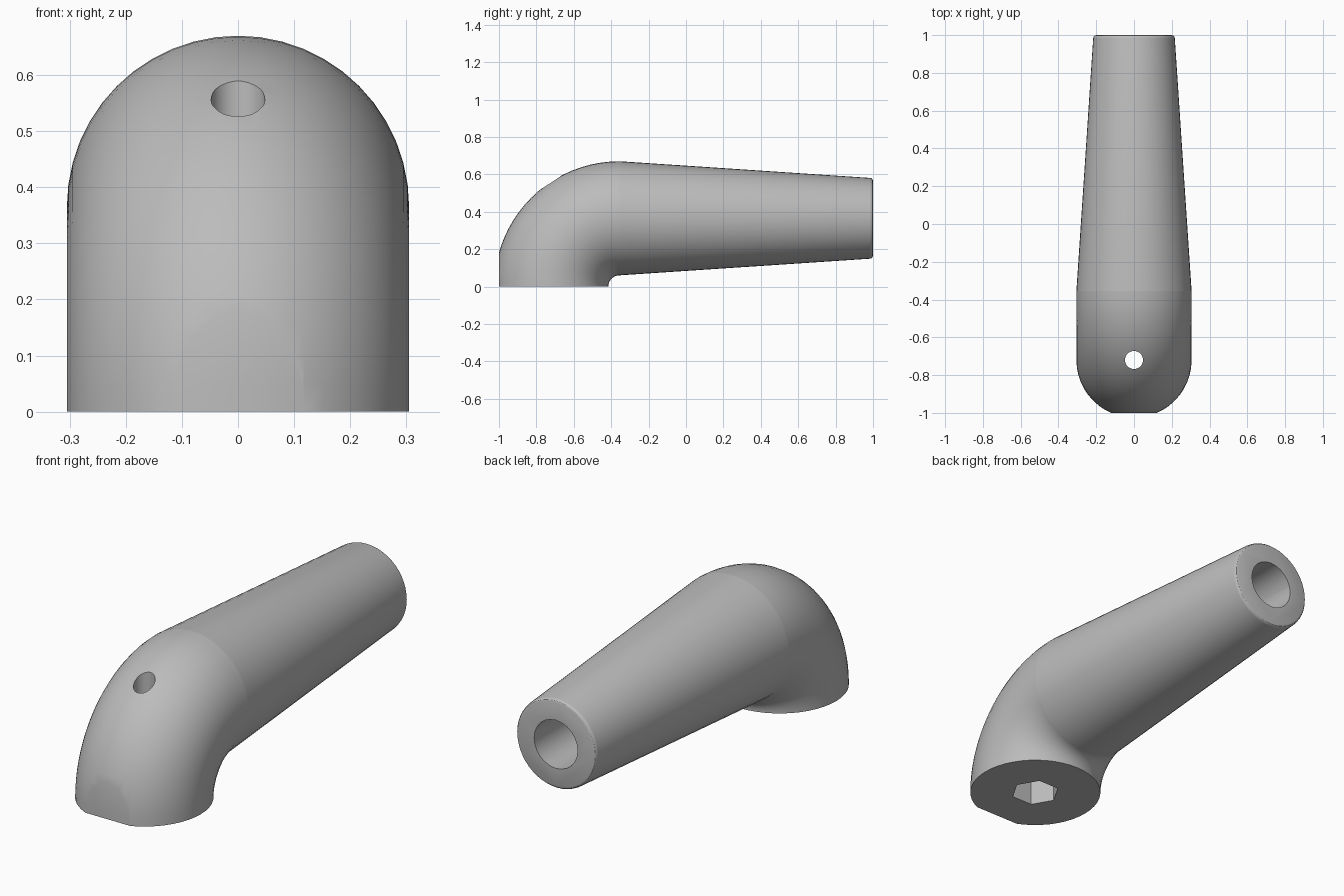
import bpy, bmesh, math
from mathutils import Matrix, Vector

SIDES = 48
R = 0.305            # tube radius at the elbow
BEND = 0.365         # bend radius of the elbow's centre line
BEND_Y = -0.355      # where the elbow meets the grip
BASE_Y = BEND_Y - BEND

cube = bpy.data.objects.get("Cube")
if cube:
    bpy.data.objects.remove(cube)

grey = bpy.data.materials.new("plain grey")
grey.use_nodes = True
COLOUR = (0.5, 0.5, 0.5, 1)
grey.diffuse_color = COLOUR
grey.node_tree.nodes["Principled BSDF"].inputs["Base Color"].default_value = COLOUR


def add_object(name, bm):
    bmesh.ops.recalc_face_normals(bm, faces=bm.faces)
    mesh = bpy.data.meshes.new(name)
    bm.to_mesh(mesh)
    bm.free()
    mesh.materials.append(grey)
    obj = bpy.data.objects.new(name, mesh)
    bpy.context.collection.objects.link(obj)
    return obj


def prism(name, sides, radius, start, end):
    """Straight cutter between two points."""
    start, end = Vector(start), Vector(end)
    axis = end - start
    matrix = Matrix.Translation((start + end) / 2) @ axis.to_track_quat('Z', 'Y').to_matrix().to_4x4()
    bm = bmesh.new()
    bmesh.ops.create_cone(bm, cap_ends=True, segments=sides, radius1=radius,
                          radius2=radius, depth=axis.length, matrix=matrix)
    return add_object(name, bm)


# Each ring: centre y, centre z, tilt from upright tube to level tube, radius
STEPS = 20
rings = []
for i in range(STEPS + 1):
    a = math.pi / 2 * i / STEPS
    rings.append((BEND_Y - BEND * math.cos(a), BEND * math.sin(a), a, R))
# Tapered grip with a rounded end
for y, r in ((0.983, 0.216), (0.991, 0.214), (0.997, 0.209), (1.0, 0.2)):
    rings.append((y, BEND, math.pi / 2, r))

bm = bmesh.new()
loops = []
for cy, cz, a, r in rings:
    loop = []
    for k in range(SIDES):
        t = 2 * math.pi * k / SIDES
        s = r * math.sin(t)
        loop.append(bm.verts.new((r * math.cos(t), cy - s * math.cos(a), cz + s * math.sin(a))))
    loops.append(loop)
for low, high in zip(loops, loops[1:]):
    for k in range(SIDES):
        n = (k + 1) % SIDES
        bm.faces.new((low[k], low[n], high[n], high[k]))
bm.faces.new(loops[0])
bm.faces.new(loops[-1])
handle = add_object("elbow_handle", bm)

# Cutters: front flat, hexagonal socket, bolt hole, end bore
bm = bmesh.new()
bmesh.ops.create_cube(bm, size=1, matrix=Matrix.Translation((0, -1.5, 0.2)))
cutters = [
    add_object("front_flat_cutter", bm),
    prism("bolt_hole_cutter", 32, 0.048, (0, BASE_Y, -0.1), (0, BASE_Y, 1)),
    prism("grip_bore_cutter", 24, 0.117, (0, 0, BEND), (0, 1.1, BEND)),
]
# Hexagon with corners pointing left and right
bm = bmesh.new()
bmesh.ops.create_cone(bm, cap_ends=True, segments=6, radius1=0.112, radius2=0.112, depth=0.6,
                      matrix=Matrix.Translation((0, BASE_Y, 0)) @ Matrix.Rotation(math.pi / 2, 4, 'Z'))
cutters.append(add_object("hex_socket_cutter", bm))

bpy.context.view_layer.objects.active = handle
for obj in bpy.context.selected_objects:
    obj.select_set(False)
handle.select_set(True)
for cutter in cutters:
    cutter.hide_render = True
    mod = handle.modifiers.new(cutter.name, 'BOOLEAN')
    mod.operation = 'DIFFERENCE'
    mod.solver = 'EXACT'
    mod.object = cutter
    bpy.ops.object.modifier_apply(modifier=mod.name)
    bpy.data.objects.remove(cutter)

bpy.ops.object.shade_smooth_by_angle(angle=math.radians(30))

# Crisp seam between elbow and grip
mesh = handle.data
for edge in mesh.edges:
    ends = [mesh.vertices[v].co for v in edge.vertices]
    if all(abs(p.y - BEND_Y) < 0.001 and p.z > 0.01 for p in ends):
        edge.use_edge_sharp = True
